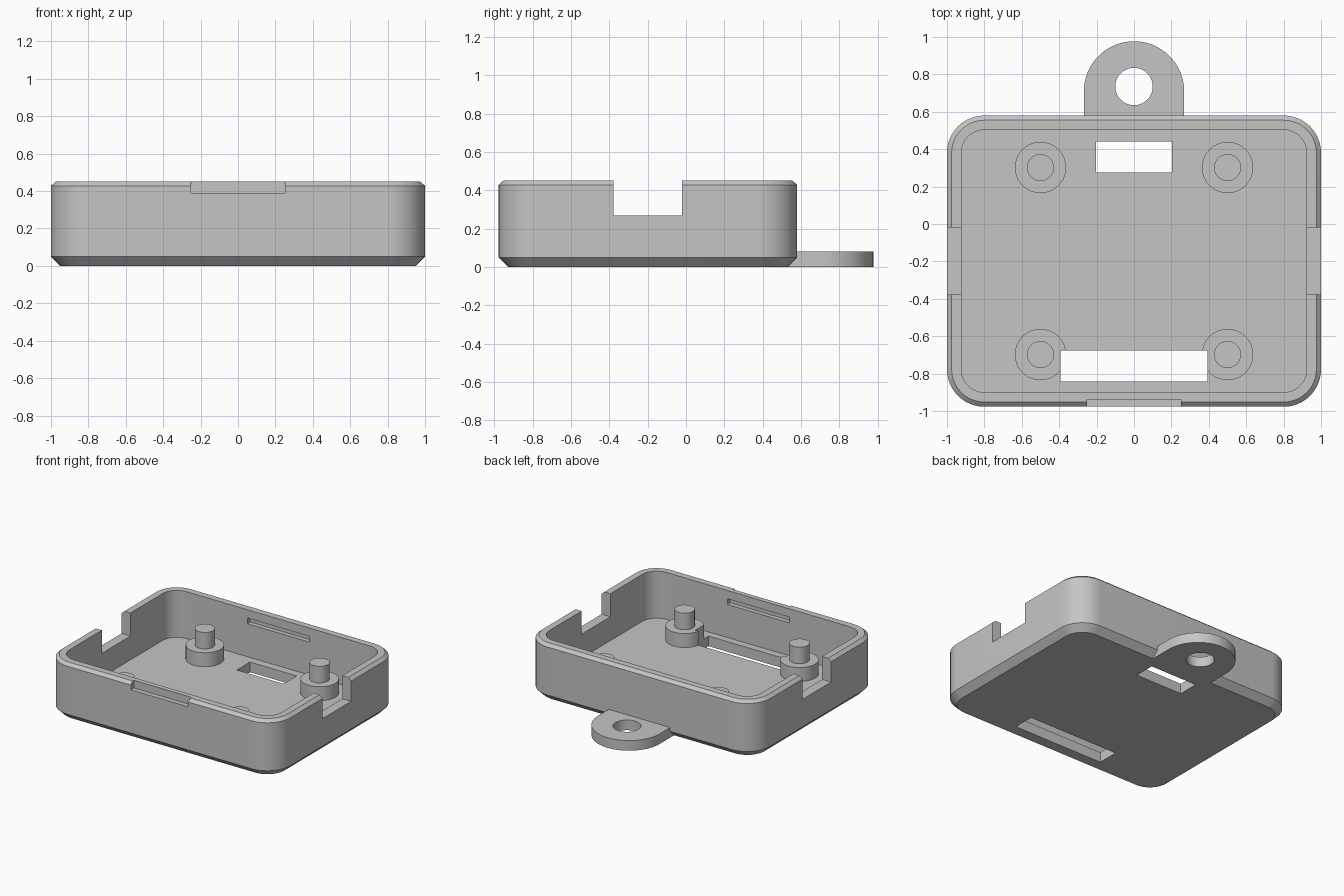
import bpy, bmesh, math

if "Cube" in bpy.data.objects:
    bpy.data.objects.remove(bpy.data.objects["Cube"])

# One plain plastic colour
grey = bpy.data.materials.new("light grey plastic")
grey.use_nodes = True
rgba = (0.56, 0.56, 0.56, 1)
grey.diffuse_color = rgba
grey.node_tree.nodes["Principled BSDF"].inputs["Base Color"].default_value = rgba

MID_Y, HALF_X, HALF_Y = -0.1985, 1.0, 0.7785
HEIGHT, FLOOR, WALL = 0.45, 0.08, 0.077


def rounded_ring(inset, z, radius=0.2, steps=12):
    """Rounded rectangle following the case outline, shrunk by inset."""
    r = radius - inset
    pts = []
    for q, (sx, sy) in enumerate([(1, 1), (-1, 1), (-1, -1), (1, -1)]):
        for i in range(steps + 1):
            a = (q + i / steps) * math.pi / 2
            pts.append((sx * (HALF_X - radius) + r * math.cos(a),
                        MID_Y + sy * (HALF_Y - radius) + r * math.sin(a), z))
    return pts


def circle_ring(x, y, r, z, steps=40):
    return [(x + r * math.cos(2 * math.pi * i / steps),
             y + r * math.sin(2 * math.pi * i / steps), z) for i in range(steps)]


def loft(name, rings):
    """Closed solid through matching rings, capped at both ends."""
    bm = bmesh.new()
    loops = [[bm.verts.new(p) for p in ring] for ring in rings]
    n = len(loops[0])
    for low, high in zip(loops, loops[1:]):
        for i in range(n):
            j = (i + 1) % n
            bm.faces.new((low[i], low[j], high[j], high[i]))
    bm.faces.new(loops[0][::-1])
    bm.faces.new(loops[-1])
    bmesh.ops.recalc_face_normals(bm, faces=bm.faces)
    mesh = bpy.data.meshes.new(name)
    bm.to_mesh(mesh)
    bm.free()
    mesh.materials.append(grey)
    ob = bpy.data.objects.new(name, mesh)
    bpy.context.collection.objects.link(ob)
    return ob


def box(x0, x1, y0, y1, z0, z1):
    return loft("cutter", [[(x0, y0, z), (x1, y0, z), (x1, y1, z), (x0, y1, z)]
                           for z in (z0, z1)])


def activate(ob):
    bpy.ops.object.select_all(action="DESELECT")
    ob.select_set(True)
    bpy.context.view_layer.objects.active = ob


def cut(ob, cutter):
    activate(ob)
    mod = ob.modifiers.new("cut", "BOOLEAN")
    mod.operation = "DIFFERENCE"
    mod.solver = "EXACT"
    mod.object = cutter
    bpy.ops.object.modifier_apply(modifier=mod.name)
    bpy.data.objects.remove(cutter)


def front_slot():
    return box(-0.393, 0.393, -0.843, -0.675, -0.1, 0.3)


# Tray with chamfered bottom and rim, then its hollow
case = loft("case", [rounded_ring(0.05, 0), rounded_ring(0, 0.05),
                     rounded_ring(0, HEIGHT - 0.022), rounded_ring(0.025, HEIGHT)])
cut(case, loft("cutter", [rounded_ring(WALL, FLOOR), rounded_ring(WALL, 0.6)]))

# Floor slots
cut(case, front_slot())
cut(case, box(-0.204, 0.204, 0.276, 0.44, -0.1, 0.3))

# Side notches, through both walls
cut(case, box(-1.2, 1.2, -0.377, -0.02, 0.268, 0.6))

# Opening recess on the front rim
cut(case, box(-0.25, 0.25, -1.1, -0.938, 0.39, 0.6))

# Snap grooves inside the front and back walls
cut(case, box(-0.27, 0.27, -0.935, -0.85, 0.34, 0.385))
cut(case, box(-0.27, 0.27, 0.45, 0.538, 0.34, 0.385))

# Stepped mounting posts
parts = [case]
for row, y in (("front", -0.698), ("back", 0.302)):
    for side, x in (("left", 0.5), ("right", -0.5)):
        post = loft(f"{row}_{side}_post", [circle_ring(x, y, r, z) for r, z in (
            (0.137, FLOOR - 0.02), (0.137, 0.19), (0.072, 0.19), (0.072, 0.32))])
        if row == "front":
            cut(post, front_slot())
        parts.append(post)

# Hanging tab with a round hole
TAB_R, TAB_Y, ROOT_Y = 0.268, 0.709, 0.53


def tab_ring(z):
    arc = [(TAB_R * math.cos(math.pi * i / 32),
            TAB_Y + TAB_R * math.sin(math.pi * i / 32), z) for i in range(33)]
    return arc + [(-TAB_R, ROOT_Y, z), (TAB_R, ROOT_Y, z)]


tab = loft("hanging_tab", [tab_ring(0), tab_ring(0.08)])
cut(tab, loft("cutter", [circle_ring(0, 0.735, 0.1, z) for z in (-0.1, 0.2)]))
parts.append(tab)

for ob in parts:
    activate(ob)
    bpy.ops.object.shade_smooth_by_angle(angle=math.radians(30))
